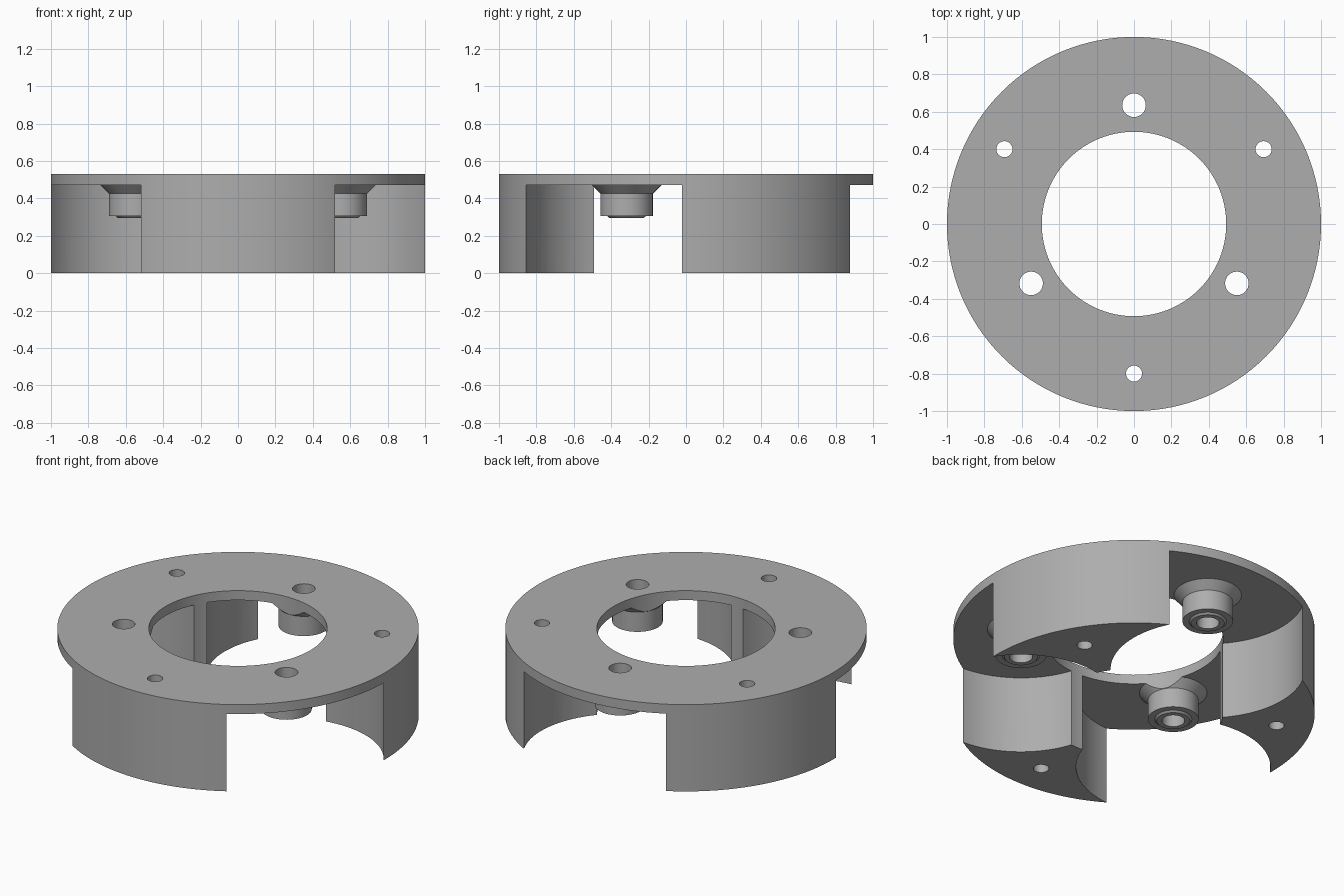
import bpy
import bmesh
from math import radians, cos, sin, pi
from mathutils import Matrix, Vector

TOP, PLATE_BOTTOM = 0.53, 0.472
INNER_R, BOSS_AT, SCREW_AT = 0.493, 0.635, 0.80
BORE_R, SCREW_R, CLEARANCE_R = 0.063, 0.043, 0.538
BOSS_ANGLES = (90, 210, 330)
LEG_ANGLES = (30, 150, 270)

if "Cube" in bpy.data.objects:
    bpy.data.objects.remove(bpy.data.objects["Cube"], do_unlink=True)

grey = bpy.data.materials.new("plain grey")
grey.use_nodes = True
colour = (0.42, 0.42, 0.42, 1)
grey.diffuse_color = colour
grey.node_tree.nodes["Principled BSDF"].inputs["Base Color"].default_value = colour


def polar(radius, angle):
    return Vector((radius * cos(radians(angle)), radius * sin(radians(angle)), 0))


def lathe(name, profile, segments, centre=Vector()):
    """Spin a closed (radius, z) loop round a vertical axis."""
    bm = bmesh.new()
    rings = [[bm.verts.new((r * cos(2 * pi * i / segments), r * sin(2 * pi * i / segments), z))
              for r, z in profile] for i in range(segments)]
    n = len(profile)
    for i in range(segments):
        a, b = rings[i], rings[(i + 1) % segments]
        for j in range(n):
            k = (j + 1) % n
            bm.faces.new((a[j], b[j], b[k], a[k]))
    bmesh.ops.recalc_face_normals(bm, faces=bm.faces)
    return finish(name, bm, centre)


def cylinder(name, radius, low, high, segments, centre=Vector()):
    bm = bmesh.new()
    bmesh.ops.create_cone(bm, cap_ends=True, segments=segments, radius1=radius, radius2=radius,
                          depth=high - low, matrix=Matrix.Translation((0, 0, (low + high) / 2)))
    return finish(name, bm, centre)


def finish(name, bm, centre):
    mesh = bpy.data.meshes.new(name)
    bm.to_mesh(mesh)
    bm.free()
    mesh.materials.append(grey)
    obj = bpy.data.objects.new(name, mesh)
    obj.location = centre
    bpy.context.collection.objects.link(obj)
    return obj


def select(obj):
    bpy.ops.object.select_all(action="DESELECT")
    obj.select_set(True)
    bpy.context.view_layer.objects.active = obj


def cut(obj, cutter):
    select(obj)
    mod = obj.modifiers.new("cut", "BOOLEAN")
    mod.operation, mod.solver, mod.object = "DIFFERENCE", "EXACT", cutter
    bpy.ops.object.modifier_apply(modifier=mod.name)
    bpy.data.objects.remove(cutter, do_unlink=True)


def smooth(obj):
    select(obj)
    bpy.ops.object.shade_smooth_by_angle(angle=radians(25))


# Flanged ring; scooping round each boss leaves three legs
body = lathe("ring_with_legs", [(INNER_R, 0), (1, 0), (1, TOP), (INNER_R, TOP)], 128)
for angle in BOSS_ANGLES:
    cut(body, cylinder("scoop", CLEARANCE_R, -0.1, PLATE_BOTTOM, 96, polar(BOSS_AT, angle)))
    cut(body, cylinder("bore", BORE_R, 0.3, 0.7, 32, polar(BOSS_AT, angle)))

# Screw holes running down through the legs
for angle in LEG_ANGLES:
    cut(body, cylinder("screw_hole", SCREW_R, -0.1, 0.7, 32, polar(SCREW_AT, angle)))
smooth(body)

# Hollow bosses: flared neck, wide collar and a small chamfered lip
boss_profile = [(BORE_R, PLATE_BOTTOM), (0.187, PLATE_BOTTOM), (0.14, 0.425), (0.14, 0.305),
                (0.103, 0.305), (0.092, 0.295), (BORE_R, 0.295)]
for number, angle in enumerate(BOSS_ANGLES, 1):
    boss = lathe(f"boss_{number}", boss_profile, 48, polar(BOSS_AT, angle))
    cut(boss, cylinder("centre_opening", INNER_R, 0, 0.7, 128))
    smooth(boss)
